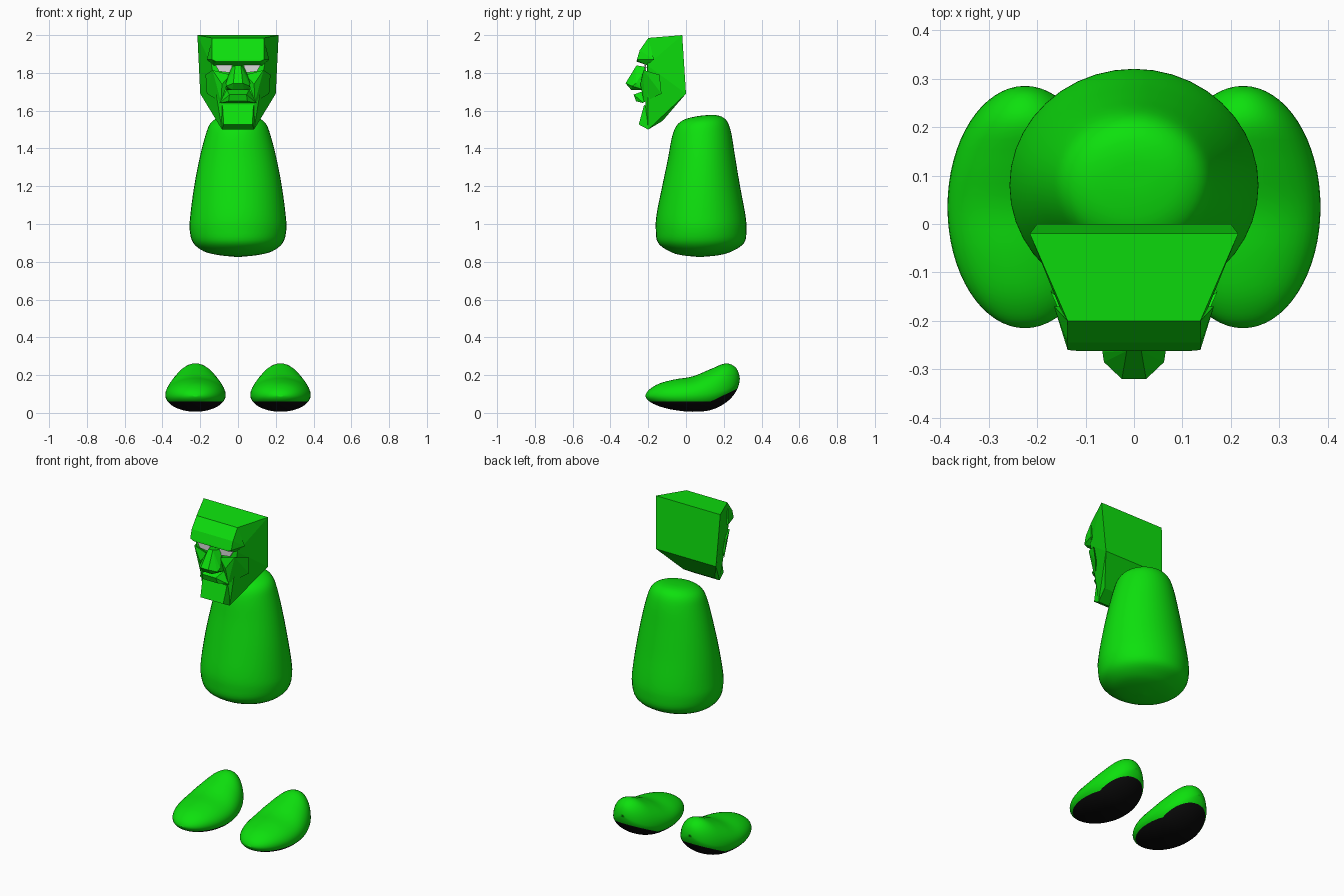
import bpy, bmesh
from math import sin, cos, pi
from mathutils import Vector

default = bpy.data.objects.get("Cube")
if default:
    bpy.data.objects.remove(default, do_unlink=True)


def material(name, colour):
    mat = bpy.data.materials.new(name)
    mat.use_nodes = True
    mat.diffuse_color = (*colour, 1)
    mat.node_tree.nodes["Principled BSDF"].inputs["Base Color"].default_value = (*colour, 1)
    return mat


GREEN = material("bright_green", (.004, .75, .004))
BLACK = material("sole_black", (.003, .003, .003))
WHITE = material("eye_white", (.7, .7, .7))


def finish(name, bm, materials, smooth=False):
    bmesh.ops.recalc_face_normals(bm, faces=bm.faces)
    for face in bm.faces:
        face.smooth = smooth
    mesh = bpy.data.meshes.new(name)
    bm.to_mesh(mesh)
    bm.free()
    for mat in materials:
        mesh.materials.append(mat)
    obj = bpy.data.objects.new(name, mesh)
    bpy.context.collection.objects.link(obj)
    return obj


def smooth_rows(rows, steps=4):
    """Catmull-Rom interpolation between rows of section values."""
    rows = [Vector(r) for r in rows]
    last = len(rows) - 1
    result = []
    for i in range(last):
        a, b, c, d = rows[max(i - 1, 0)], rows[i], rows[i + 1], rows[min(i + 2, last)]
        for s in range(steps):
            t = s / steps
            result.append(b + (c - a) * (t / 2) + (a * 2 - b * 5 + c * 4 - d) * (t * t / 2)
                          + (b * 3 - a - c * 3 + d) * (t ** 3 / 2))
    return result + [rows[last]]


def loft(rings):
    """Skin a list of closed rings and cap both ends."""
    bm = bmesh.new()
    loops = [[bm.verts.new(p) for p in ring] for ring in rings]
    count = len(loops[0])
    for low, high in zip(loops, loops[1:]):
        for i in range(count):
            j = (i + 1) % count
            bm.faces.new((low[i], low[j], high[j], high[i]))
    bm.faces.new(loops[0])
    bm.faces.new(loops[-1])
    return bm


def hull(name, points, mat=GREEN, sides=(1, -1)):
    """Faceted solid around points mirrored onto the given sides."""
    bm = bmesh.new()
    for side in sides:
        for x, y, z in points:
            bm.verts.new((x * side, y, z))
    bmesh.ops.remove_doubles(bm, verts=bm.verts, dist=.0001)
    out = bmesh.ops.convex_hull(bm, input=bm.verts)
    spare = {g for g in out["geom_interior"] + out["geom_unused"] if isinstance(g, bmesh.types.BMVert)}
    bmesh.ops.delete(bm, geom=list(spare), context="VERTS")
    bmesh.ops.dissolve_limit(bm, angle_limit=.02, verts=bm.verts, edges=bm.edges)
    return finish(name, bm, [mat])


TURN = [2 * pi * i / 40 for i in range(40)]

# Body: height, depth centre, half width, half depth
body_rows = [
    (.825, .075, .002, .002), (.835, .075, .1, .1), (.855, .078, .18, .165),
    (.9, .08, .237, .228), (.97, .08, .256, .24), (1.05, .079, .252, .235),
    (1.2, .08, .232, .206), (1.35, .082, .203, .178), (1.47, .083, .172, .157),
    (1.53, .085, .148, .135), (1.56, .09, .11, .1), (1.573, .1, .06, .05),
    (1.576, .105, .002, .002)]
rings = []
for z, mid, wide, deep in smooth_rows(body_rows):
    tilt = .08 * max(0, z - 1.2) / .37
    rings.append([(wide * cos(a), mid + deep * sin(a), z + tilt * deep * sin(a)) for a in TURN])
finish("body", loft(rings), [GREEN], smooth=True)

# Feet: widest height, top and underside from toe to heel
foot_rows = [
    (.09, .09, .09), (.09, .122, .062), (.09, .155, .035), (.09, .177, .015),
    (.095, .193, .006), (.105, .232, .015), (.125, .262, .055),
    (.155, .237, .115), (.18, .18, .18)]
sections = smooth_rows(foot_rows)


def foot(name, centre):
    rings = []
    for i, (mid, top, low) in enumerate(sections):
        t = pi * i / (len(sections) - 1)
        y, wide = .035 - .25 * cos(t), max(.16 * sin(t), .001)
        rings.append([(centre + wide * cos(a), y,
                       mid + sin(a) * ((top - mid) if sin(a) > 0 else (mid - low))) for a in TURN])
    bm = loft(rings)
    # Cut the sole line: level under the foot, rising at the heel
    edge, slope = Vector((0, .13, .06)), .48
    for normal in (Vector((0, 0, 1)), Vector((0, -slope, 1))):
        bmesh.ops.bisect_plane(bm, geom=bm.verts[:] + bm.edges[:] + bm.faces[:],
                               plane_co=edge, plane_no=normal)
    for face in bm.faces:
        c = face.calc_center_median()
        face.material_index = int(c.z < edge.z + max(0, slope * (c.y - edge.y)))
    finish(name, bm, [GREEN, BLACK], smooth=True)


foot("left_foot", .225)
foot("right_foot", -.225)

# Head block with flat back and tapering jaw
hull("skull", [(.215, -.02, 2), (.137, -.2, 1.985), (.2, 0, 1.69), (.105, -.124, 1.546),
               (.085, -.2, 1.5), (.14, -.205, 1.84), (.085, -.215, 1.63)])
# Sloped forehead ending in an overhanging brow
hull("forehead", [(.137, -.2, 1.984), (.138, -.245, 1.92), (.137, -.26, 1.87),
                  (.115, -.262, 1.86), (.13, -.205, 1.84), (.165, -.17, 1.87)])
# Nose with a narrow bridge and broad nostrils
hull("nose", [(.015, -.262, 1.84), (.035, -.21, 1.83), (.012, -.275, 1.8), (.025, -.32, 1.745),
              (.062, -.285, 1.73), (.065, -.265, 1.745), (.03, -.29, 1.71), (.06, -.22, 1.71)])
# Upper lip and chin
hull("upper_lip", [(.045, -.277, 1.685), (.05, -.265, 1.65), (.098, -.225, 1.64),
                   (.06, -.21, 1.71)])
hull("chin", [(.082, -.222, 1.63), (.076, -.25, 1.527), (.085, -.2, 1.5), (.1, -.15, 1.6)])

# Cheekbones and eye plates
for label, side in (("left", 1), ("right", -1)):
    hull(label + "_cheek", [(.135, -.225, 1.815), (.04, -.232, 1.79), (.172, -.14, 1.79),
                            (.085, -.242, 1.74), (.09, -.222, 1.645), (.165, -.13, 1.69)],
         sides=(side,))
    outline = [(.03, 1.842), (.12, 1.842), (.1, 1.808), (.035, 1.8)]
    hull(label + "_eye", [(x, y, z) for x, z in outline for y in (-.221, -.212)],
         WHITE, sides=(side,))
